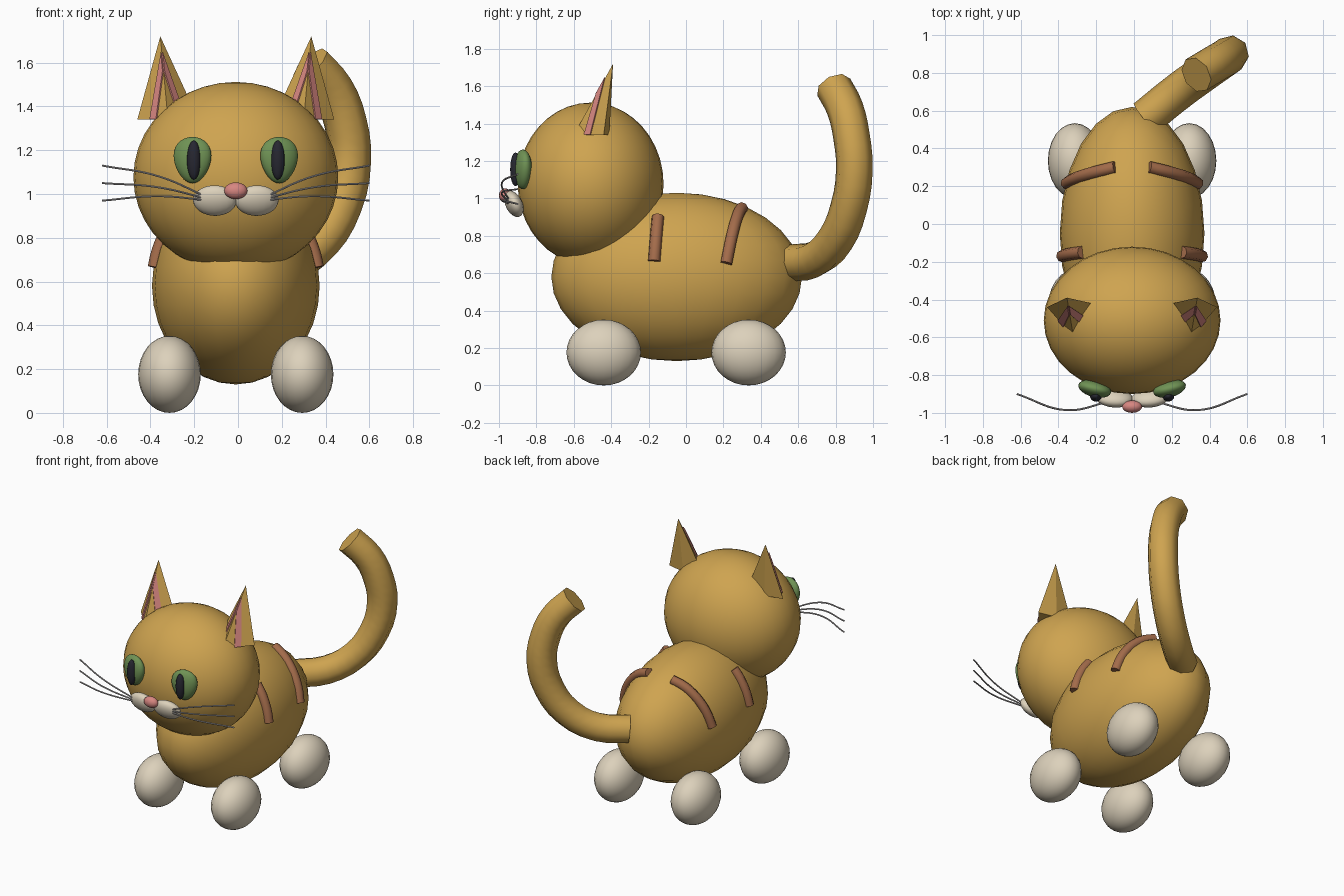
import bpy
import bmesh
from math import sin, cos, radians, sqrt
from mathutils import Vector

if "Cube" in bpy.data.objects:
    bpy.data.objects.remove(bpy.data.objects["Cube"])

CX = -0.01                      # symmetry plane
SIDES = ((1, "left"), (-1, "right"))


def material(name, r, g, b):
    m = bpy.data.materials.new(name)
    m.use_nodes = True
    m.diffuse_color = (r, g, b, 1)
    bsdf = m.node_tree.nodes["Principled BSDF"]
    bsdf.inputs["Base Color"].default_value = (r, g, b, 1)
    bsdf.inputs["Roughness"].default_value = 0.7
    return m


ochre = material("ochre fur", 0.62, 0.37, 0.08)
cream = material("cream", 0.72, 0.64, 0.50)
green = material("eye green", 0.16, 0.29, 0.09)
black = material("pupil black", 0.02, 0.02, 0.03)
pink = material("pink", 0.68, 0.24, 0.22)
brown = material("stripe brown", 0.37, 0.15, 0.07)
grey = material("whisker grey", 0.45, 0.43, 0.43)


def ellipsoid(name, center, radii, mat, rot=(0, 0, 0), segments=24, taper=0.0):
    """Smooth ellipsoid; taper widens the top and narrows the bottom."""
    bpy.ops.mesh.primitive_uv_sphere_add(segments=segments, ring_count=segments // 2 + 4,
                                         location=center, rotation=rot)
    ob = bpy.context.object
    ob.name = name
    for v in ob.data.vertices:
        widen = 1 + taper * v.co.z
        v.co = (v.co.x * radii[0] * widen, v.co.y * radii[1], v.co.z * radii[2])
    ob.data.materials.append(mat)
    bpy.ops.object.shade_smooth()
    return ob


def tube(name, points, radius, mat, bevel=2, steps=4):
    """Round tube along a smooth path."""
    cu = bpy.data.curves.new(name, "CURVE")
    cu.dimensions = "3D"
    cu.bevel_depth = radius
    cu.bevel_resolution = bevel
    cu.resolution_u = steps
    cu.use_fill_caps = True
    sp = cu.splines.new("BEZIER")
    sp.bezier_points.add(len(points) - 1)
    for bp, p in zip(sp.bezier_points, points):
        bp.co = p
        bp.handle_left_type = bp.handle_right_type = "AUTO"
    cu.materials.append(mat)
    ob = bpy.data.objects.new(name, cu)
    bpy.context.collection.objects.link(ob)
    bpy.ops.object.select_all(action="DESELECT")
    ob.select_set(True)
    bpy.context.view_layer.objects.active = ob
    bpy.ops.object.convert(target="MESH")
    bpy.ops.object.shade_smooth_by_angle(angle=radians(50))


def mesh_object(name, verts, faces, mat):
    me = bpy.data.meshes.new(name)
    me.from_pydata([tuple(v) for v in verts], [], faces)
    bm = bmesh.new()
    bm.from_mesh(me)
    bmesh.ops.recalc_face_normals(bm, faces=bm.faces)
    bm.to_mesh(me)
    bm.free()
    me.materials.append(mat)
    ob = bpy.data.objects.new(name, me)
    bpy.context.collection.objects.link(ob)
    return ob


# Body and head
BODY_C = Vector((CX, -0.05, 0.58))
BODY_R = Vector((0.383, 0.67, 0.45))
ellipsoid("body", BODY_C, BODY_R, ochre)
ellipsoid("head", (CX, -0.51, 1.077), (0.468, 0.39, 0.435), ochre, segments=32)


def on_body(side, angle, y):
    """Point on the body surface, angle measured sideways from the top."""
    k = sqrt(1 - ((y - BODY_C.y) / BODY_R.y) ** 2)
    a = radians(angle)
    return (CX + side * BODY_R.x * k * sin(a), y, BODY_C.z + BODY_R.z * k * cos(a))


def stripe(name, side, a0, a1, y0, y1, n=6):
    pts = [on_body(side, a0 + (a1 - a0) * i / (n - 1), y0 + (y1 - y0) * i / (n - 1))
           for i in range(n)]
    tube(name, pts, 0.033, brown)


def ear(side, label):
    """Four-sided pointed ear with a pink chevron over its front ridge."""
    def at(x, y, z):
        return Vector((CX + side * x, y, z))
    tip = at(0.345, -0.39, 1.72)
    outer, front = at(0.45, -0.44, 1.34), at(0.31, -0.60, 1.34)
    inner, back = at(0.17, -0.43, 1.34), at(0.32, -0.41, 1.34)
    mesh_object(label + "_ear", [outer, front, inner, back, tip],
                [(0, 1, 4), (1, 2, 4), (2, 3, 4), (3, 0, 4), (3, 2, 1, 0)], ochre)
    for corner, where in ((outer, "outer"), (inner, "inner")):
        normal = (tip - front).cross(corner - front).normalized()
        if normal.y > 0:
            normal.negate()
        quad = [front.lerp(tip, 0.80), front.lerp(tip, 0.58),
                front.lerp(corner, 0.36), front.lerp(corner, 0.57)]
        plate = mesh_object(label + "_ear_lining_" + where,
                            [p + normal * 0.003 for p in quad], [(0, 1, 2, 3)], pink)
        mod = plate.modifiers.new("thickness", "SOLIDIFY")
        mod.thickness = 0.008
        mod.offset = 0


for s, label in SIDES:
    ear(s, label)
    # Feet
    for place, y in (("front", -0.44), ("rear", 0.335)):
        ellipsoid(f"{label}_{place}_foot", (CX + s * 0.303, y, 0.176),
                  (0.143, 0.199, 0.176), cream)
    # Eyes
    ellipsoid(label + "_eye", (CX + s * 0.198, -0.872, 1.155), (0.087, 0.045, 0.106),
              green, rot=(0, 0, radians(14 * s)), taper=0.2)
    ellipsoid(label + "_pupil", (CX + s * 0.192, -0.912, 1.155), (0.031, 0.028, 0.09),
              black, segments=16)
    # Muzzle
    ellipsoid(label + "_cheek", (CX + s * 0.096, -0.92, 0.97), (0.1, 0.045, 0.074),
              cream, rot=(radians(25), 0, radians(5 * s)), segments=20)
    # Whiskers
    for i, (z0, z1, z2) in enumerate(((0.98, 1.08, 1.13), (0.975, 1.03, 1.05),
                                      (0.97, 0.99, 0.97))):
        tube(f"{label}_whisker_{i + 1}",
             [(CX + s * 0.12, -0.94, z0), (CX + s * 0.35, -0.985, z1),
              (CX + s * 0.61, -0.90, z2)], 0.005, grey, bevel=1, steps=10)
    # Stripes
    stripe(label + "_front_stripe", s, 44, 79, -0.15, -0.17)
    stripe(label + "_rear_stripe", s, 16, 80, 0.30, 0.215)

# Nose
ellipsoid("nose", (CX, -0.967, 1.015), (0.053, 0.033, 0.038), pink, segments=16)

# Tail
tube("tail", [(0.06, 0.56, 0.655), (0.22, 0.69, 0.675), (0.37, 0.80, 0.78),
              (0.47, 0.87, 0.95), (0.51, 0.90, 1.15), (0.49, 0.885, 1.33),
              (0.43, 0.85, 1.48), (0.33, 0.79, 1.595)], 0.099, ochre, steps=3)
